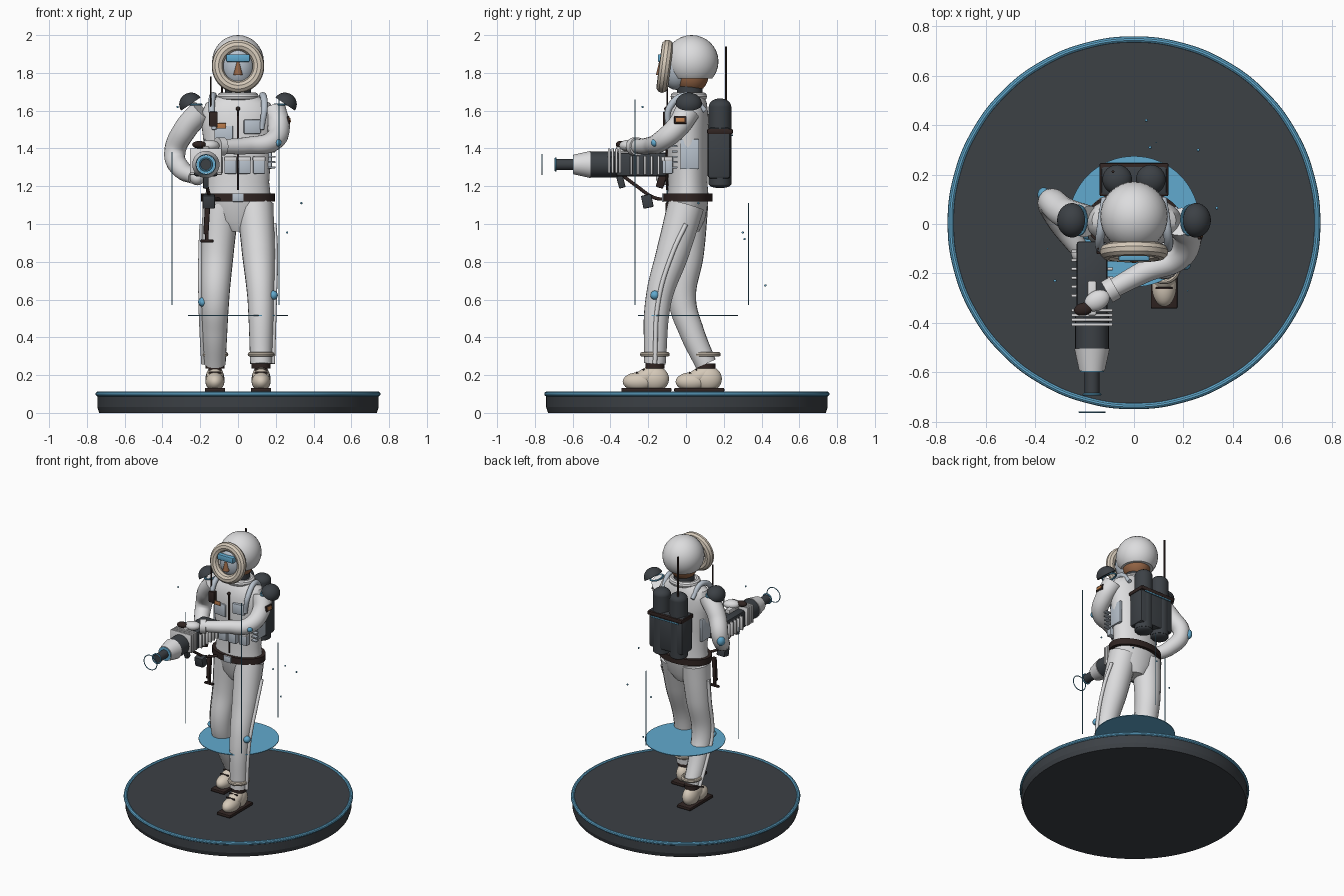
import bpy, bmesh, math
from mathutils import Vector, Matrix

cube = bpy.data.objects.get("Cube")
if cube:
    bpy.data.objects.remove(cube, do_unlink=True)


def material(name, r, g, b):
    m = bpy.data.materials.new(name)
    m.use_nodes = True
    m.diffuse_color = (r, g, b, 1)
    m.node_tree.nodes["Principled BSDF"].inputs["Base Color"].default_value = (r, g, b, 1)
    return m


WHITE = material("snow white", .72, .72, .73)
PALE = material("pale blue grey", .48, .54, .61)
DARK = material("slate grey", .045, .052, .06)
BLUE = material("sky blue", .12, .4, .62)
CREAM = material("cream fur", .66, .58, .48)
BROWN = material("dark leather", .03, .018, .016)
SKIN = material("brown skin", .3, .13, .06)
ORANGE = material("orange patch", .5, .2, .07)
parts = []


def add(name, bm, mat, loc=(0, 0, 0), rot=(0, 0, 0)):
    me = bpy.data.meshes.new(name)
    bmesh.ops.recalc_face_normals(bm, faces=bm.faces)
    bm.to_mesh(me)
    bm.free()
    me.materials.append(mat)
    ob = bpy.data.objects.new(name, me)
    ob.location, ob.rotation_euler = loc, rot
    bpy.context.collection.objects.link(ob)
    parts.append(ob)
    return ob


def ball(name, loc, size, mat, rot=(0, 0, 0), cut=None):
    bm = bmesh.new()
    bmesh.ops.create_uvsphere(bm, u_segments=32, v_segments=16, radius=1)
    bmesh.ops.scale(bm, vec=size if isinstance(size, tuple) else (size,) * 3, verts=bm.verts)
    if cut is not None:  # keep only what lies above the cut height
        g = bm.verts[:] + bm.edges[:] + bm.faces[:]
        bmesh.ops.bisect_plane(bm, geom=g, plane_co=(0, 0, cut), plane_no=(0, 0, 1), clear_inner=True)
        bmesh.ops.holes_fill(bm, edges=bm.edges)
    return add(name, bm, mat, loc, rot)


def box(name, loc, size, mat, rot=(0, 0, 0), bevel=.006):
    bm = bmesh.new()
    bmesh.ops.create_cube(bm, size=1)
    bmesh.ops.scale(bm, vec=size, verts=bm.verts)
    b = min(bevel, min(size) * .3)
    bmesh.ops.bevel(bm, geom=bm.edges[:], offset=b, segments=2, profile=.5, affect='EDGES')
    return add(name, bm, mat, loc, rot)


def rod(name, a, b, r1, mat, r2=None, sides=32):
    a, b = Vector(a), Vector(b)
    bm = bmesh.new()
    bmesh.ops.create_cone(bm, cap_ends=True, segments=sides, radius1=r1,
                          radius2=r1 if r2 is None else r2, depth=(b - a).length)
    q = (b - a).to_track_quat('Z', 'Y')
    bmesh.ops.transform(bm, matrix=Matrix.Translation((a + b) / 2) @ q.to_matrix().to_4x4(), verts=bm.verts)
    return add(name, bm, mat)


def loft(name, rings, mat, sides=40):
    """Skin of horizontal ellipses: (centre y, z, half width, half depth)."""
    bm = bmesh.new()
    loops = [[bm.verts.new((rx * math.cos(t), cy + ry * math.sin(t), z))
              for t in (math.tau * i / sides for i in range(sides))] for cy, z, rx, ry in rings]
    for lo, hi in zip(loops, loops[1:]):
        for i in range(sides):
            j = (i + 1) % sides
            bm.faces.new((lo[i], lo[j], hi[j], hi[i]))
    bm.faces.new(loops[0])
    bm.faces.new(loops[-1])
    return add(name, bm, mat)


def tube(name, pts, mat, closed=False, res=6):
    """Smooth tube through (x, y, z, radius) points."""
    cu = bpy.data.curves.new(name, 'CURVE')
    cu.dimensions, cu.bevel_depth, cu.bevel_resolution = '3D', 1, res
    cu.use_fill_caps = True
    sp = cu.splines.new('BEZIER')
    sp.bezier_points.add(len(pts) - 1)
    sp.use_cyclic_u = closed
    for p, (x, y, z, r) in zip(sp.bezier_points, pts):
        p.co, p.radius = (x, y, z), r
        p.handle_left_type = p.handle_right_type = 'AUTO'
    tmp = bpy.data.objects.new(name + " path", cu)
    bpy.context.collection.objects.link(tmp)
    dg = bpy.context.evaluated_depsgraph_get()
    me = bpy.data.meshes.new_from_object(tmp.evaluated_get(dg))
    bpy.data.objects.remove(tmp, do_unlink=True)
    bm = bmesh.new()
    bm.from_mesh(me)
    return add(name, bm, mat)


def ring(name, loc, rx, ry, r, mat, axis='Z', tilt=0):
    pts = []
    for i in range(24):
        t = math.tau * i / 24
        u, v = rx * math.cos(t), ry * math.sin(t)
        d = (u, v, 0) if axis == 'Z' else (u, v * tilt, v)
        pts.append((*(Vector(loc) + Vector(d)), r))
    return tube(name, pts, mat, True, 3)


# Display base, hologram disc, light beams and sparks
rod("base", (0, .005, 0), (0, .005, .03), .735, DARK, .745, 96)
rod("base_deck", (0, .005, .03), (0, .005, .105), .745, DARK, sides=96)
ring("base_trim", (0, .005, .1), .742, .742, .013, BLUE)
rod("hologram_disc", (0, .01, .513), (0, .01, .518), .265, BLUE, sides=64)
for x, y, top in ((-.35, -.1, 1.38), (.217, -.27, 1.66), (.09, .33, 1.11)):
    rod("light_beam", (x, y, .57), (x, y, top), .003, BLUE, sides=8)
for p in ((.05, .42, .675), (.26, .3, .955), (.335, .065, 1.11), (.065, .31, .92), (-.32, -.23, 1.62)):
    ball("spark", p, .006, BLUE)

# Legs, boots and knee lights; s = 1 is the forward leg
for s, path, foot in (
        (1, ((0, 1.1, .098), (-.07, .85, .088), (-.145, .6, .07), (-.165, .26, .058)), -.215),
        (-1, ((.02, 1.1, .098), (.01, .85, .086), (-.02, .6, .074), (.03, .43, .066), (.105, .26, .057)), .065)):
    xs = (.09, .108, .12, .122, .122)
    tube("trouser_leg", [(s * x, y, z, r) for x, (y, z, r) in zip(xs, path)], WHITE)
    tube("leg_piping", [(s * (x + r + .004), y, z - .1 * (i == 0), .012)
                        for i, (x, (y, z, r)) in enumerate(zip(xs, path))], WHITE)
    ball("knee_light", (s * .187, path[2][0] - .02, .605 + s * .018), .024, BLUE)
    ax = s * .122
    ring("fur_cuff", (ax, path[-1][0], .31), .058, .066, .013, CREAM)
    rod("boot_band", (ax, path[-1][0], .235), (ax, path[-1][0], .262), .05, BROWN)
    ball("boot_toe", (ax, foot - .035, .165), (.05, .085, .05), CREAM)
    ball("boot_heel", (ax, foot + .05, .18), (.05, .075, .068), CREAM)
    ball("boot_instep", (ax, foot + .01, .195), (.046, .085, .045), CREAM, (.45, 0, 0))
    box("boot_sole", (ax, foot + .005, .122), (.108, .265, .022), BROWN)
    for k in (0, 1):
        box("boot_lace", (ax, foot - .045 + k * .035, .213 + k * .017), (.07, .008, .01), BROWN)

# Torso, belt and collar
loft("hips", [(.01, .96, .06, .06), (.01, 1.02, .14, .09), (.01, 1.13, .175, .11)], WHITE)
loft("jacket", [(.01, 1.12, .176, .112), (.01, 1.22, .165, .103), (.01, 1.36, .174, .108), (.01, 1.5, .19, .112),
                (.01, 1.58, .195, .108), (.015, 1.64, .17, .095), (.02, 1.68, .1, .075)], WHITE)
loft("belt", [(.01, 1.118, .195, .13), (.01, 1.162, .195, .13)], BROWN)
box("belt_buckle", (0, -.122, 1.14), (.06, .012, .045), PALE)
rod("neck", (0, .02, 1.66), (0, .02, 1.74), .068, DARK)
ring("collar", (0, .015, 1.675), .088, .075, .022, WHITE)

# Jacket details
rod("zipper", (0, -.101, 1.18), (0, -.103, 1.6), .006, BROWN, sides=8)
ball("zipper_pull", (0, -.105, 1.61), .011, BROWN)
for x in (-.115, -.04, .035, .112):
    y = -.112 + abs(x) * .2
    box("ammo_pouch", (x, y, 1.31), (.064, .04, .09), PALE)
    box("pouch_flap", (x, y - .005, 1.345), (.068, .044, .025), WHITE)
box("chest_pocket", (.075, -.097, 1.515), (.09, .025, .075), PALE, (0, 0, .12))
box("chest_panel", (-.075, -.094, 1.475), (.1, .02, .09), PALE, (0, 0, -.12))
box("chest_patch", (-.088, -.112, 1.52), (.05, .008, .028), ORANGE)
box("radio", (-.13, -.105, 1.555), (.045, .035, .08), BROWN)
rod("radio_aerial", (-.145, -.1, 1.58), (-.145, -.1, 1.78), .004, BROWN, sides=8)
for s in (-1, 1):
    tube("shoulder_strap", [(s * .125, -.095, 1.5, .014), (s * .14, -.085, 1.62, .018),
                            (s * .13, .01, 1.68, .018), (s * .12, .1, 1.6, .014)], PALE)
    box("side_panel", (s * .168, .02, 1.37), (.022, .1, .16), PALE)
for i in range(5):
    box("cartridge", (.178, -.06, 1.3 + i * .028), (.04, .03, .01), PALE)

# Arms
tube("rear_arm", [(-.19, .01, 1.6, .066), (-.28, .045, 1.5, .062), (-.335, .085, 1.37, .056),
                  (-.3, .01, 1.29, .05), (-.23, -.09, 1.25, .04)], WHITE)
tube("front_arm", [(.19, .01, 1.6, .066), (.215, -.04, 1.52, .06), (.185, -.13, 1.44, .054),
                   (.05, -.19, 1.415, .046), (-.1, -.27, 1.41, .038)], WHITE)
ball("rear_elbow_pad", (-.365, .118, 1.37), (.026, .03, .036), BLUE)
ball("front_elbow_pad", (.21, -.165, 1.43), .02, BLUE)
rod("front_cuff", (-.075, -.256, 1.41), (-.11, -.276, 1.41), .048, WHITE)
ball("front_hand", (-.15, -.31, 1.415), (.055, .04, .03), WHITE, (0, 0, .5))
ball("front_glove", (-.205, -.345, 1.42), (.038, .026, .02), BROWN, (0, 0, .2))
ball("rear_hand", (-.215, -.115, 1.245), (.04, .045, .04), WHITE)
box("arm_patch", (.268, -.03, 1.55), (.012, .065, .042), BROWN, (0, -.15, 0))
box("arm_patch_inset", (.275, -.03, 1.55), (.008, .045, .024), ORANGE, (0, -.15, 0))
for s in (-1, 1):
    ball("shoulder_pad", (s * .25, .015, 1.635), (.062, .07, .06), DARK, (0, s * .6, 0), 0)
    ring("shoulder_pad_rim", (s * .225, .015, 1.632), .032, .058, .006, BLUE)

# Head, hood and face
ball("head", (0, .025, 1.79), (.09, .095, .1), SKIN)
ball("hood", (0, .03, 1.86), (.137, .142, .14), WHITE, cut=-.09)
ball("face_mask", (0, -.05, 1.83), (.092, .09, .12), PALE)
ring("fur_trim", (0, -.112, 1.835), .108, .11, .031, CREAM, 'Y', .13)
box("goggles", (0, -.132, 1.878), (.125, .035, .04), BLUE)
rod("nose", (0, -.135, 1.79), (0, -.135, 1.865), .024, SKIN, .006, 12)

# Backpack with twin tanks
box("backpack", (0, .175, 1.375), (.27, .12, .27), DARK, bevel=.015)
box("backpack_strap", (0, .18, 1.49), (.278, .135, .028), BROWN)
box("backpack_light", (0, .246, 1.47), (.22, .008, .01), BLUE)
for s in (-1, 1):
    rod("tank", (s * .068, .18, 1.21), (s * .068, .18, 1.62), .06, DARK)
    ball("tank_cap", (s * .068, .18, 1.62), (.06, .06, .045), DARK)
    ball("tank_foot", (s * .068, .18, 1.21), (.058, .058, .02), DARK)
rod("backpack_aerial", (-.085, .212, 1.5), (-.085, .212, 1.94), .006, BROWN, sides=8)

# Heavy weapon along the y axis
GX, GZ = -.17, 1.315


def gun(name, y1, y2, r1, mat, r2=None):
    rod(name, (GX, y1, GZ), (GX, y2, GZ), r1, mat, r2)


gun("gun_barrel_jacket", -.36, -.51, .068, DARK)
gun("gun_nose_cone", -.505, -.595, .072, WHITE, .052)
gun("gun_nose_light", -.593, -.599, .048, BLUE)
gun("gun_muzzle", -.59, -.685, .03, DARK)
ring("gun_muzzle_ring", (GX, -.69, GZ), .033, .033, .005, BLUE, 'Y')
ring("energy_ring", (GX, -.762, GZ), .052, .052, .003, BLUE, 'Y')
box("gun_body", (GX, -.22, GZ), (.125, .3, .125), DARK, bevel=.012)
for i in range(6):
    box("cooling_fin", (GX, -.11 - i * .036, GZ - .005), (.17, .012, .1), WHITE)
for i in range(4):
    box("grip_rib", (GX, -.35 - i * .019, GZ + .02), (.168, .013, .13), WHITE)
box("gun_sight", (GX, -.3, 1.395), (.035, .14, .03), WHITE)
box("gun_fore_grip", (GX, -.345, 1.225), (.03, .035, .07), DARK, (.25, 0, 0))
box("gun_rear_grip", (GX, -.13, 1.23), (.03, .04, .08), BROWN, (-.3, 0, 0))
tube("power_cable", [(GX, -.34, 1.26, .009), (-.165, -.26, 1.2, .009),
                     (-.14, -.17, 1.14, .009), (-.1, -.1, 1.13, .009)], BROWN)
box("power_cell", (-.155, -.205, 1.12), (.065, .055, .07), DARK, (.2, 0, 0))

# Sheathed knife on the thigh
box("knife_sheath", (-.165, -.095, 1.03), (.028, .025, .17), BROWN, (0, .06, 0))
box("knife_guard", (-.165, -.095, .91), (.07, .02, .014), BROWN)
box("knife_handle", (-.165, -.095, .935), (.02, .02, .06), BROWN)

# Smooth the round parts, keep hard edges
bpy.ops.object.select_all(action='DESELECT')
for ob in parts:
    ob.select_set(True)
bpy.context.view_layer.objects.active = parts[0]
bpy.ops.object.shade_smooth_by_angle(angle=math.radians(35))
